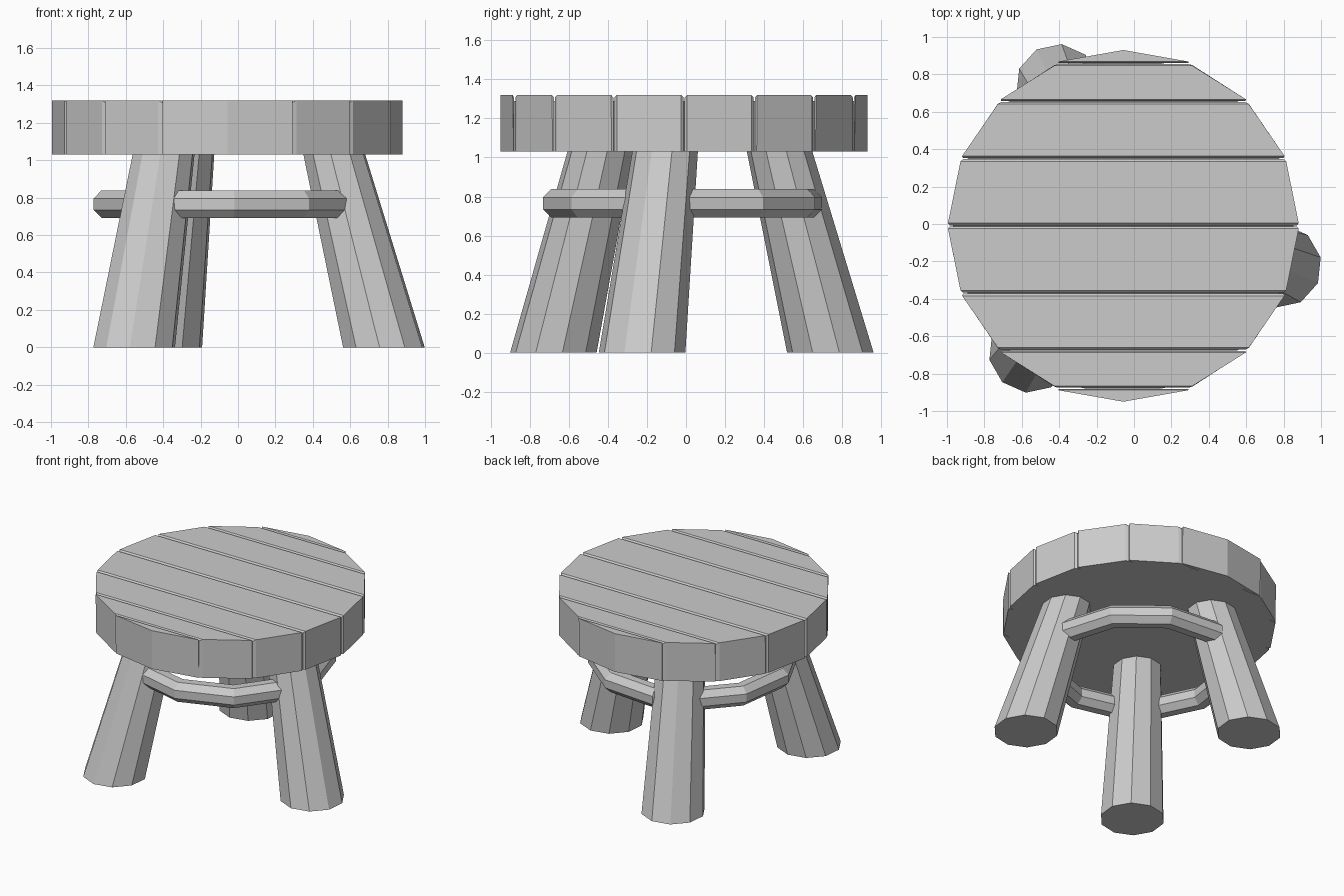
import bpy, bmesh
from math import cos, sin, radians, pi
from mathutils import Vector

if "Cube" in bpy.data.objects:
    bpy.data.objects.remove(bpy.data.objects["Cube"])

CX, CY = -0.057, -0.01          # stool axis
R, Z0, Z1 = 0.94, 1.03, 1.32    # seat radius, underside, top


def add_object(name, bm):
    bmesh.ops.recalc_face_normals(bm, faces=bm.faces)
    me = bpy.data.meshes.new(name)
    bm.to_mesh(me)
    bm.free()
    ob = bpy.data.objects.new(name, me)
    bpy.context.collection.objects.link(ob)
    return ob


def loft(name, rings):
    """Skin a list of point rings and cap both ends."""
    bm = bmesh.new()
    vr = [[bm.verts.new(p) for p in ring] for ring in rings]
    n = len(vr[0])
    for a, b in zip(vr, vr[1:]):
        for i in range(n):
            j = (i + 1) % n
            bm.faces.new((a[i], a[j], b[j], b[i]))
    bm.faces.new(vr[0])
    bm.faces.new(vr[-1])
    return add_object(name, bm)


def circle(cx, cy, z, r, n, phase=0.0):
    return [(cx + r * cos(2 * pi * i / n + phase),
             cy + r * sin(2 * pi * i / n + phase), z) for i in range(n)]


# seat planks: strips of a 16-gon, split at its corners, with chamfered seams
def plank(k):
    gap = 0.003
    pts, seam = [], []
    for idx, shift in ((k, -gap), (k + 1, gap)):
        a = radians(90 - 22.5 * idx)
        hw, y = R * cos(a), CY + R * sin(a)
        if hw < 1e-4:
            pts.append((CX, y))
        else:
            y += shift
            seam.append(y)
            row = [(CX - hw, y), (CX + hw, y)]
            pts += row if idx == k else row[::-1]
    bm = bmesh.new()
    lo = [bm.verts.new((x, y, Z0)) for x, y in pts]
    hi = [bm.verts.new((x, y, Z1)) for x, y in pts]
    bm.faces.new(lo)
    bm.faces.new(hi)
    n = len(pts)
    for i in range(n):
        j = (i + 1) % n
        bm.faces.new((lo[i], lo[j], hi[j], hi[i]))
    edges = []
    for e in bm.edges:
        a, b = (v.co for v in e.verts)
        on_seam = any(abs(a.y - s) < 1e-5 and abs(b.y - s) < 1e-5 for s in seam)
        if on_seam and max(a.z, b.z) > Z0 + 0.01:
            edges.append(e)
    bmesh.ops.bevel(bm, geom=edges, offset=0.012, segments=1, affect='EDGES')
    add_object(f"seat_plank_{k + 1}", bm)


for k in range(8):
    plank(k)

# solid core that closes the seams
loft("seat_core", [circle(CX, CY, z, R - 0.03, 16) for z in (Z0, Z1 - 0.03)])

# splayed, tapered legs: foot centre, centre where they meet the seat
legs = {
    "right_leg": ((0.78, -0.225), (0.51, -0.105)),
    "front_left_leg": ((-0.555, -0.68), (-0.395, -0.435)),
    "back_left_leg": ((-0.41, 0.74), (-0.29, 0.475)),
}
for name, (foot, top) in legs.items():
    loft(name, [circle(*foot, 0.0, 0.223, 10, radians(12)),
                circle(*top, Z0 + 0.02, 0.168, 10, radians(12))])

# curved rails between the legs
RAIL_R, RAIL_Z, BAR = 0.65, 0.765, 0.08
for name, start in (("front_rail", -121), ("back_right_rail", 0), ("left_rail", 121)):
    rings = []
    for s, scale in ((-2, 0.6), (0, 1), (34, 1), (68, 1), (102, 1), (104, 0.6)):
        a = radians(start + s)
        ring = []
        for i in range(8):
            t = 2 * pi * i / 8 + pi / 8
            r = RAIL_R + BAR * scale * cos(t)
            ring.append(Vector((CX + r * cos(a), CY + r * sin(a),
                                RAIL_Z + BAR * scale * sin(t))))
        rings.append(ring)
    loft(name, rings)
